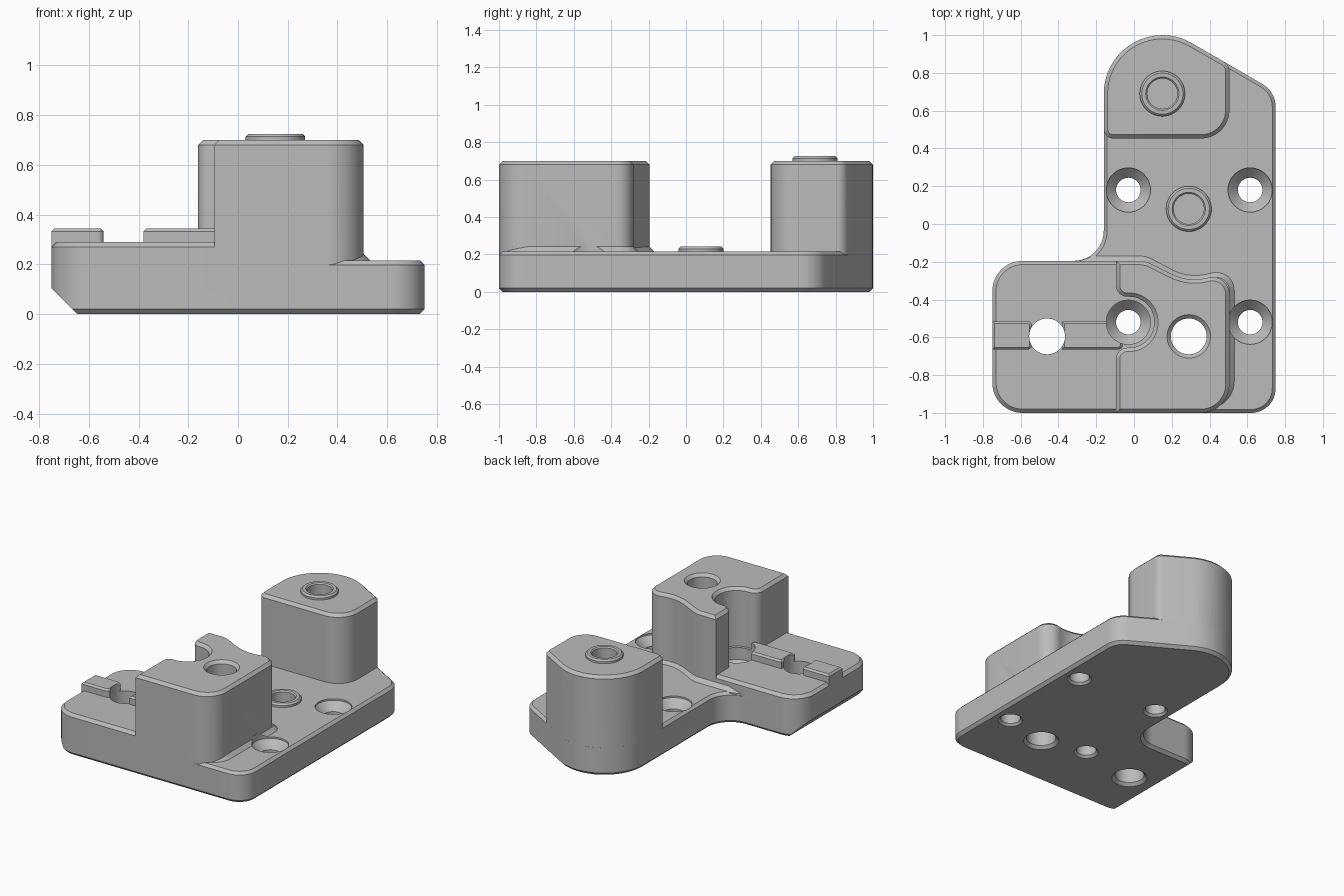
import bpy, bmesh, math
from mathutils import Vector, Matrix

if "Cube" in bpy.data.objects:
    bpy.data.objects.remove(bpy.data.objects["Cube"], do_unlink=True)

grey = bpy.data.materials.new("plain_grey")
grey.use_nodes = True
colour = (0.5, 0.5, 0.5, 1)
grey.diffuse_color = colour
grey.node_tree.nodes["Principled BSDF"].inputs["Base Color"].default_value = colour


def finish(name, bm):
    bmesh.ops.recalc_face_normals(bm, faces=bm.faces)
    me = bpy.data.meshes.new(name)
    bm.to_mesh(me)
    bm.free()
    ob = bpy.data.objects.new(name, me)
    bpy.context.collection.objects.link(ob)
    me.materials.append(grey)
    return ob


def rounded(corners):
    """Counter-clockwise corners (x, y, radius) to an outline with arcs."""
    pts = [Vector(c[:2]) for c in corners]
    out = []
    for i, c in enumerate(corners):
        p, r = pts[i], (c[2] if len(c) > 2 else 0)
        if r == 0:
            out.append(p)
            continue
        u = (pts[i - 1] - p).normalized()
        v = (pts[(i + 1) % len(pts)] - p).normalized()
        ang = math.acos(max(-1, min(1, u.dot(v))))
        centre = p + (u + v).normalized() * (r / math.sin(ang / 2))
        arm = p + u * (r / math.tan(ang / 2)) - centre
        sweep = math.pi - ang
        if u.x * v.y - u.y * v.x > 0:
            sweep = -sweep
        n = max(4, math.ceil(abs(sweep) / math.radians(6)))
        out += [centre + Matrix.Rotation(sweep * k / n, 2) @ arm for k in range(n + 1)]
    return out


def inset(outline, d):
    res = []
    for i, p in enumerate(outline):
        a = (p - outline[i - 1]).normalized()
        b = (outline[(i + 1) % len(outline)] - p).normalized()
        n1, n2 = Vector((-a.y, a.x)), Vector((-b.y, b.x))
        res.append(p + (n1 + n2) * (d / (1 + n1.dot(n2))))
    return res


def prism(name, corners, levels):
    """Stack an outline through levels of (z, inset)."""
    outline = rounded(corners)
    bm = bmesh.new()
    rings = [[bm.verts.new((p.x, p.y, z)) for p in inset(outline, d)] for z, d in levels]
    n = len(outline)
    for lo, hi in zip(rings, rings[1:]):
        for i in range(n):
            j = (i + 1) % n
            bm.faces.new((lo[i], lo[j], hi[j], hi[i]))
    bm.faces.new(rings[0][::-1])
    bm.faces.new(rings[-1])
    return finish(name, bm)


def lathe(name, x, y, profile, ring=False, n=48):
    """Turn (radius, z) points; ring closes the profile on itself."""
    bm = bmesh.new()
    rows = [[bm.verts.new((x + r * math.cos(2 * math.pi * k / n),
                           y + r * math.sin(2 * math.pi * k / n), z)) for k in range(n)]
            for r, z in profile]
    pairs = list(zip(rows, rows[1:]))
    if ring:
        pairs.append((rows[-1], rows[0]))
    else:
        bm.faces.new(rows[0][::-1])
        bm.faces.new(rows[-1])
    for lo, hi in pairs:
        for k in range(n):
            j = (k + 1) % n
            bm.faces.new((lo[k], lo[j], hi[j], hi[k]))
    return finish(name, bm)


def combine(target, other, operation):
    mod = target.modifiers.new("combine", "BOOLEAN")
    mod.operation, mod.solver, mod.object = operation, "EXACT", other
    bpy.context.view_layer.objects.active = target
    bpy.ops.object.modifier_apply(modifier=mod.name)
    bpy.data.objects.remove(other, do_unlink=True)


def smooth(ob):
    bpy.ops.object.select_all(action="DESELECT")
    ob.select_set(True)
    bpy.context.view_layer.objects.active = ob
    bpy.ops.object.shade_smooth_by_angle(angle=math.radians(25))


# Base plate with chamfered top and bottom rims
body = prism("body", [
    (-0.75, -1, 0.16), (0.75, -1, 0.13), (0.75, 0.701, 0.14), (-0.16, 1.227, 0.31),
    (-0.16, -0.195, 0.16), (-0.75, -0.195, 0.16)],
    [(0, 0.02), (0.02, 0), (0.198, 0), (0.216, 0.018)])

# Raised shelf on one side
shelf = prism("shelf", [
    (-0.75, -1, 0.16), (0.2, -1), (0.2, -0.4), (0, -0.195), (-0.75, -0.195, 0.16)],
    [(0.1, 0), (0.27, 0), (0.29, 0.02)])

# Sloped foot around the front block
foot = prism("block_foot", [
    (0, -0.975), (0.535, -0.985, 0.15), (0.535, -0.225, 0.1), (0.29, -0.285, 0.26),
    (0.065, -0.165, 0.15), (-0.2, -0.165), (-0.3, -0.198), (-0.3, -0.3)],
    [(0.12, 0), (0.212, 0), (0.242, 0.03)])

# Front block with scooped back and a screw clearance bay
front_block = prism("front_block", [
    (-0.095, -1), (0.505, -1, 0.15), (0.505, -0.255, 0.09), (0.29, -0.31, 0.27),
    (0.06, -0.195, 0.15), (-0.095, -0.195), (-0.095, -0.385, 0.06),
    (0.107, -0.385, 0.132), (0.107, -0.655, 0.132), (-0.095, -0.655, 0.06)],
    [(0.1, 0), (0.68, 0), (0.7, 0.02)])

# Rear block
rear_block = prism("rear_block", [
    (-0.16, 0.453, 0.05), (0.505, 0.453, 0.15), (0.505, 0.8425, 0.06), (-0.16, 1.227, 0.31)],
    [(0.1, 0), (0.68, 0), (0.7, 0.02)])

# Locating bars on the shelf
bars = [prism("bar", [(a, -0.665), (b, -0.665, r), (b, -0.515, r), (a, -0.515)],
              [(0.25, 0), (0.333, 0), (0.345, 0.012)])
        for a, b, r in ((-0.75, -0.54, 0.025), (-0.38, -0.06, 0.025))]

for part in [shelf, foot, front_block, rear_block] + bars:
    combine(body, part, "UNION")

# Slanted cut under the shelf side
bm = bmesh.new()
bmesh.ops.create_cube(bm, size=1, matrix=Matrix.Translation((-0.645 - 0.3536, 0, -0.3536))
                      @ Matrix.Rotation(math.radians(45), 4, "Y") @ Matrix.Diagonal((1, 3, 1, 1)))
combine(body, finish("slant_cutter", bm), "DIFFERENCE")

# Countersunk screw holes
for x, y, top in ((-0.03, 0.18, 0.4), (0.615, 0.18, 0.4), (-0.03, -0.52, 0.8), (0.615, -0.52, 0.26)):
    combine(body, lathe("screw_cutter", x, y, [
        (0.09, -0.01), (0.065, 0.015), (0.065, 0.15), (0.117, 0.205), (0.117, top)]), "DIFFERENCE")

# Large through holes in the shelf and the front block
combine(body, lathe("shelf_hole_cutter", -0.46, -0.595, [
    (0.125, -0.01), (0.095, 0.02), (0.095, 0.5)]), "DIFFERENCE")
combine(body, lathe("block_hole_cutter", 0.29, -0.595, [
    (0.125, -0.01), (0.095, 0.02), (0.095, 0.68), (0.125, 0.71)]), "DIFFERENCE")

# Raised collars around blind holes
for name, x, y, z in (("rear_collar", 0.15, 0.69, 0.7), ("plate_collar", 0.29, 0.08, 0.216)):
    combine(body, lathe("blind_cutter", x, y, [(0.08, z - 0.12), (0.08, z + 0.1)]), "DIFFERENCE")
    smooth(lathe(name, x, y, [(0.08, z - 0.01), (0.12, z - 0.01), (0.12, z + 0.014),
                              (0.109, z + 0.025), (0.088, z + 0.025), (0.08, z + 0.017)], ring=True))
smooth(body)
